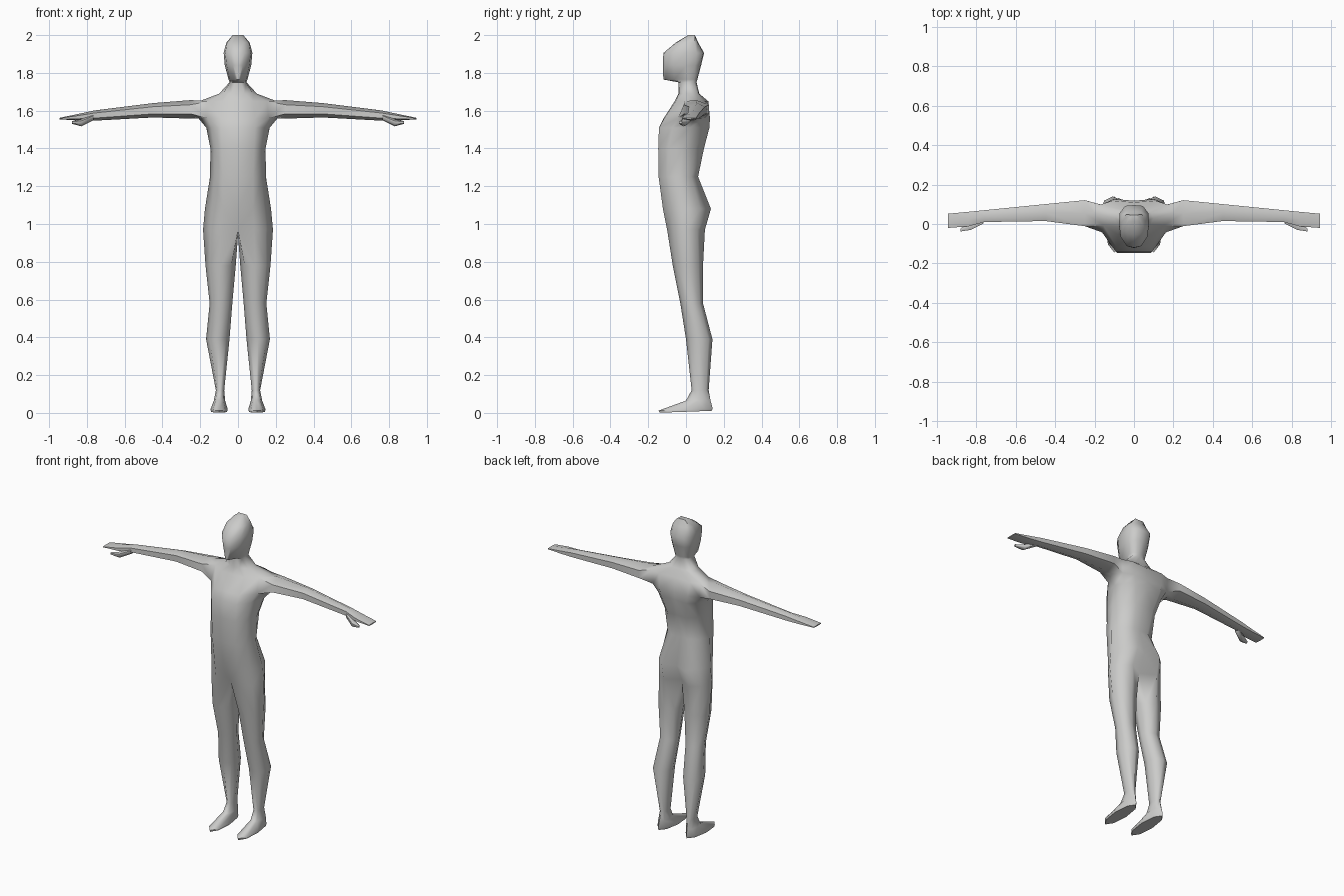
import bpy, bmesh, math

if "Cube" in bpy.data.objects:
    bpy.data.objects.remove(bpy.data.objects["Cube"])

skin = bpy.data.materials.new("plain grey")
skin.diffuse_color = (0.6, 0.6, 0.59, 1)
skin.use_nodes = True
skin.node_tree.nodes["Principled BSDF"].inputs["Base Color"].default_value = skin.diffuse_color


def bridge(bm, a, b, closed=True, skip=()):
    """Quads between two matching rings of vertices."""
    n = len(a)
    for i in range(n if closed else n - 1):
        if i not in skip:
            j = (i + 1) % n
            bm.faces.new((a[i], a[j], b[j], b[i]))


def ring(bm, pts):
    return [bm.verts.new(p) for p in pts]


def half_ring(z, w, ys, fx, yf, bx, yb, cf, cb):
    """Right half of a body section, from front centre to back centre."""
    return [(0, cf, z), (fx, yf, z),
            ((fx + w) / 2 + 0.012, (yf + ys) / 2 - 0.01, z), (w, ys, z),
            ((bx + w) / 2 + 0.012, (yb + ys) / 2 + 0.01, z), (bx, yb, z), (0, cb, z)]


def leg_ring(z, cx, cy, rx, ry, slope=0):
    """Eight-sided section, inner front corner first."""
    pts = []
    for i in range(8):
        a = math.radians(225 + 45 * i)
        pts.append((cx + rx * math.cos(a), cy + ry * math.sin(a), z + slope * math.sin(a)))
    return pts


def arm_ring(x, cy, cz, ry, rz):
    """Six-sided section across the arm, top front corner first."""
    offs = ((-1, .5), (0, 1), (1, .5), (1, -.5), (0, -1), (-1, -.5))
    return [(x, cy + ry * a, cz + rz * b) for a, b in offs]


def finish(bm, name):
    """Mirror the half, weld it and make the object."""
    bmesh.ops.mirror(bm, geom=bm.verts[:] + bm.edges[:] + bm.faces[:],
                     axis='X', merge_dist=0.0005)
    bmesh.ops.remove_doubles(bm, verts=bm.verts[:], dist=0.0002)
    bmesh.ops.recalc_face_normals(bm, faces=bm.faces[:])
    me = bpy.data.meshes.new(name)
    bm.to_mesh(me)
    bm.free()
    me.materials.append(skin)
    ob = bpy.data.objects.new(name, me)
    bpy.context.collection.objects.link(ob)
    bpy.ops.object.select_all(action='DESELECT')
    ob.select_set(True)
    bpy.context.view_layer.objects.active = ob
    bpy.ops.object.shade_smooth_by_angle(angle=math.radians(60))


bm = bmesh.new()

# Torso: height, half width, side y, front x/y, back x/y, centre front y, centre back y
torso = [
    (0.97, .185, .00, .085, -.100, .090, .100, -.075, .045),
    (1.08, .175, .00, .080, -.122, .080, .132, -.118, .095),
    (1.25, .148, -.03, .080, -.145, .050, .064, -.145, .055),
    (1.40, .146, -.02, .085, -.147, .065, .095, -.147, .090),
    (1.51, .168, .02, .090, -.143, .090, .124, -.143, .115),
    (1.56, .210, .05, .090, -.115, .100, .127, -.118, .118),
    (1.65, .205, .06, .080, -.055, .110, .118, -.060, .110),
]
# Neck and head continue the same sections
head = [
    (1.69, .100, .03, .035, -.037, .045, .068, -.040, .070),
    (1.75, .045, .01, .015, -.038, .020, .055, -.040, .056),
    (1.765, .050, .01, .012, -.112, .022, .057, -.120, .060),
    (1.84, .070, .00, .026, -.112, .040, .076, -.122, .080),
    (1.905, .076, .00, .036, -.112, .045, .092, -.120, .096),
    (1.96, .062, .01, .030, -.050, .035, .062, -.055, .065),
    (2.00, .022, .03, .010, .015, .010, .045, .012, .047),
]
rings = [ring(bm, half_ring(*r)) for r in torso + head]
shoulder = 5
for k in range(len(rings) - 1):
    bridge(bm, rings[k], rings[k + 1], closed=False,
           skip=(2, 3) if k == shoulder else ())
bm.faces.new(rings[-1])

# Legs grow from the hip section, closed by a crotch point
prev = rings[0] + [bm.verts.new((0, -.01, .94))]
legs = [
    (.78, .092, .010, .080, .080),
    (.58, .090, .030, .060, .060),
    (.39, .107, .070, .062, .070),
    (.12, .095, .075, .022, .045),
    (.065, .098, .065, .030, .065),
    (.018, .100, -.002, .046, .143, .006),
    (.006, .100, -.002, .042, .138, .005),
]
for spec in legs:
    cur = ring(bm, leg_ring(*spec))
    bridge(bm, prev, cur)
    prev = cur
bm.faces.new(prev)

# Arms grow from the opening left in the shoulder
low, top = rings[shoulder], rings[shoulder + 1]
prev = [top[2], top[3], top[4], low[4], low[3], low[2]]
arms = [
    (.25, .055, 1.607, .066, .049),
    (.45, .058, 1.602, .043, .038),
    (.76, .040, 1.574, .030, .027),
    (.84, .025, 1.566, .037, .018),
    (.945, .016, 1.558, .036, .004),
]
for spec in arms:
    cur = ring(bm, arm_ring(*spec))
    bridge(bm, prev, cur)
    prev = cur
bm.faces.new(prev)
finish(bm, "body")

# Thumbs
bm = bmesh.new()
prev = None
for spec in [(.765, .020, 1.565, .018, .016),
             (.83, -.012, 1.536, .018, .019),
             (.88, -.030, 1.538, .008, .007)]:
    cur = ring(bm, arm_ring(*spec))
    if prev:
        bridge(bm, prev, cur)
    else:
        bm.faces.new(cur)
    prev = cur
bm.faces.new(prev)
finish(bm, "thumbs")
